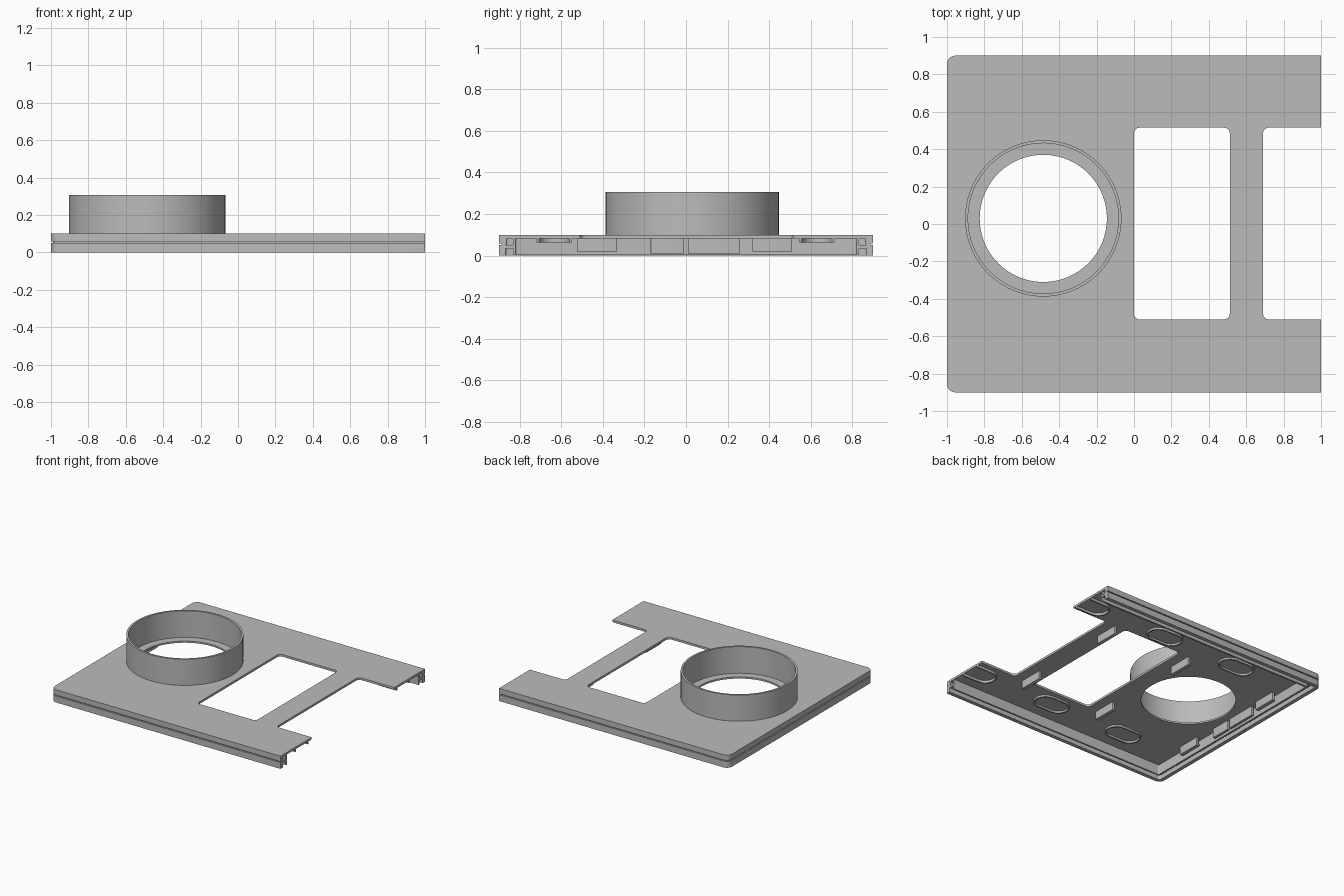
import bpy, bmesh, math
from mathutils import Vector

if "Cube" in bpy.data.objects:
    bpy.data.objects.remove(bpy.data.objects["Cube"])

CX, CY = -0.485, 0.03          # ring centre
UNDER = .083                   # underside of the cover plate
GREY = bpy.data.materials.new("dark_grey")
GREY.diffuse_color = (.5, .5, .505, 1)
GREY.use_nodes = True
GREY.node_tree.nodes["Principled BSDF"].inputs["Base Color"].default_value = GREY.diffuse_color


def fillet(corners, n=6):
    """Closed outline from (x, y, radius) corners, rounding each one."""
    out = []
    for i, (x, y, r) in enumerate(corners):
        p = Vector((x, y))
        if r == 0:
            out.append(p)
            continue
        a = Vector(corners[i - 1][:2]) - p
        b = Vector(corners[(i + 1) % len(corners)][:2]) - p
        a, b = p + a.normalized() * r, p + b.normalized() * r
        c = a + b - p
        for k in range(n + 1):
            t = k / n * math.pi / 2
            out.append(c + (a - c) * math.cos(t) + (b - c) * math.sin(t))
    # fillet arcs run from a to b around centre c
    return out


def rect(x0, x1, y0, y1, r):
    return fillet([(x0, y0, r), (x1, y0, r), (x1, y1, r), (x0, y1, r)])


def circle(x, y, r, n=96):
    return [(x + r * math.cos(2 * math.pi * k / n),
             y + r * math.sin(2 * math.pi * k / n)) for k in range(n)]


def finish(name, bm):
    bmesh.ops.remove_doubles(bm, verts=bm.verts, dist=1e-5)
    bmesh.ops.recalc_face_normals(bm, faces=bm.faces)
    me = bpy.data.meshes.new(name)
    bm.to_mesh(me)
    bm.free()
    me.materials.append(GREY)
    ob = bpy.data.objects.new(name, me)
    bpy.context.collection.objects.link(ob)
    bpy.ops.object.select_all(action='DESELECT')
    ob.select_set(True)
    bpy.context.view_layer.objects.active = ob
    bpy.ops.object.shade_smooth_by_angle(angle=math.radians(30))
    return ob


def prism(name, loops, z0, z1):
    """Extrude a filled outline (first loop) with holes (other loops)."""
    cu = bpy.data.curves.new(name, 'CURVE')
    cu.dimensions, cu.fill_mode = '2D', 'BOTH'
    cu.extrude = (z1 - z0) / 2
    for loop in loops:
        sp = cu.splines.new('POLY')
        sp.points.add(len(loop) - 1)
        for pt, p in zip(sp.points, loop):
            pt.co = (p[0], p[1], 0, 1)
        sp.use_cyclic_u = True
    tmp = bpy.data.objects.new(name + "_outline", cu)
    bpy.context.collection.objects.link(tmp)
    dg = bpy.context.evaluated_depsgraph_get()
    me = bpy.data.meshes.new_from_object(tmp.evaluated_get(dg))
    bm = bmesh.new()
    bm.from_mesh(me)
    bmesh.ops.translate(bm, verts=bm.verts, vec=(0, 0, (z0 + z1) / 2))
    bpy.data.objects.remove(tmp)
    bpy.data.curves.remove(cu)
    bpy.data.meshes.remove(me)
    return finish(name, bm)


def rim(name, d, w, z0, z1):
    """Three-sided wall, inset d from the outer edge, w thick, open at +x."""
    e = d + w
    r, ri = max(0.045 - d, 0.01), max(0.045 - e, 0.008)
    prism(name, [fillet([(1, -.9 + d, 0), (1, -.9 + e, 0), (-1 + e, -.9 + e, ri),
                         (-1 + e, .9 - e, ri), (1, .9 - e, 0), (1, .9 - d, 0),
                         (-1 + d, .9 - d, r), (-1 + d, -.9 + d, r)])], z0, z1)


# Cover plate: one closed window, one window cut by the open end, ring opening
outline = fillet([(-1, -.9, .045), (1, -.9, 0), (1, -.51, 0), (.69, -.51, .03),
                  (.69, .515, .03), (1, .515, 0), (1, .9, 0), (-1, .9, .045)])
window = rect(0, .512, -.51, .515, .03)
prism("cover_plate", [outline, window, circle(CX, CY, .417)], UNDER, .1)

# Edge skirt, recessed neck and lower frame around three sides
rim("plate_skirt", 0, .035, .058, UNDER)
rim("shadow_groove", .012, .022, .049, .059)
rim("lower_frame", 0, .03, 0, .05)
rim("frame_shelf", .03, .04, .035, .05)
rim("inner_frame_wall", .066, .014, .004, UNDER)

# Ring collar: lathed wall with a ledge at its foot
bm = bmesh.new()
prof = [(.34, UNDER), (.418, UNDER), (.418, .306), (.402, .306), (.402, .096), (.34, .096)]
vs = [bm.verts.new((CX + r, CY, z)) for r, z in prof]
es = [bm.edges.new((vs[i - 1], vs[i])) for i in range(len(vs))]
bmesh.ops.spin(bm, geom=vs + es, cent=(CX, CY, 0), axis=(0, 0, 1),
               angle=2 * math.pi, steps=96)
finish("ring_collar", bm)

# Thin vertical seams inside the collar
for i, deg in enumerate((149, 93, -31)):
    a = math.radians(deg)
    u, v = Vector((math.cos(a), math.sin(a))), Vector((-math.sin(a), math.cos(a)))
    c = Vector((CX, CY))
    prism(f"collar_seam_{i}", [[c + u * .398 - v * .004, c + u * .405 - v * .004,
                                c + u * .405 + v * .004, c + u * .398 + v * .004]], .095, .304)

# Hanging tabs beside the window and along the closed edge
for i, x in enumerate((-.88, -.09, .6)):
    for j, y in enumerate((-.43, .415)):
        prism(f"tab_{i}_{j}", [rect(x - .01, x + .01, y - .095, y + .095, .002)], .02, UNDER)
        prism(f"tab_hook_{i}_{j}", [rect(x - .018, x + .01, y - .095, y + .095, .002)], .02, .032)
for j, (y0, y1) in enumerate(((-.17, -.01), (.01, .26))):
    prism(f"edge_tab_{j}", [rect(-.905, -.885, y0, y1, .002)], .01, UNDER)

# Raised slotted bosses under both long sides
for i, x in enumerate((.24, -.43)):
    for j, y in enumerate((-.635, .63)):
        prism(f"boss_{i}_{j}", [rect(x - .145, x + .145, y - .085, y + .085, .084),
                                rect(x - .133, x + .133, y - .073, y + .073, .072)], .068, UNDER)

# Half bosses cut by the open end
for j, y in enumerate((-.635, .63)):
    prism(f"end_boss_{j}", [fillet([
        (1, y - .085, 0), (.78, y - .085, .084), (.78, y + .085, .084), (1, y + .085, 0),
        (1, y + .073, 0), (.792, y + .073, .072), (.792, y - .073, .072),
        (1, y - .073, 0)])], .064, UNDER)
